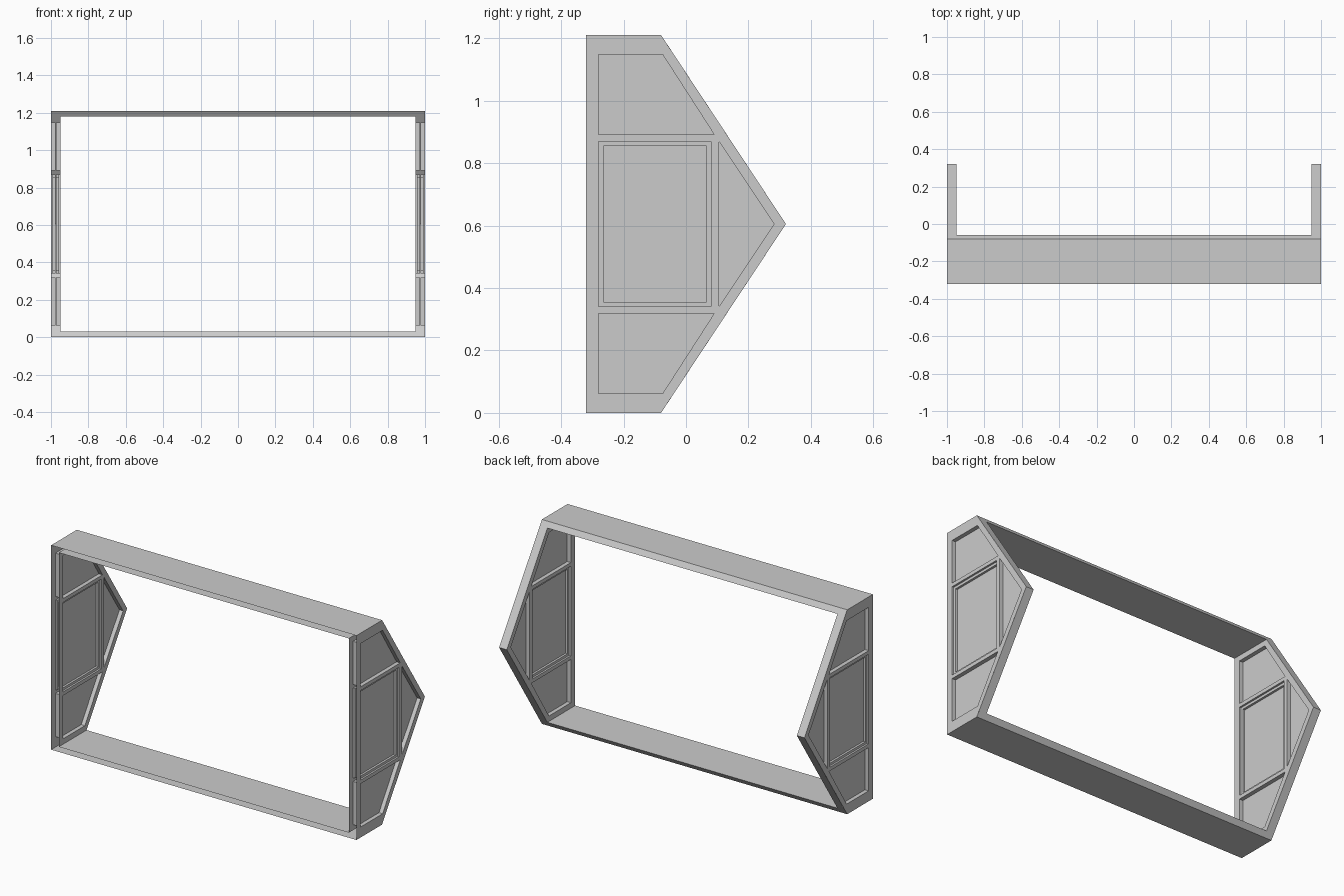
import bpy, bmesh

if "Cube" in bpy.data.objects:
    bpy.data.objects.remove(bpy.data.objects["Cube"])

H = 1.21
MID = 0.975


def flip(poly):
    return [(y, H - z) for y, z in reversed(poly)]


def finish(name, bm):
    bmesh.ops.remove_doubles(bm, verts=bm.verts, dist=1e-5)
    bmesh.ops.recalc_face_normals(bm, faces=bm.faces)
    me = bpy.data.meshes.new(name)
    bm.to_mesh(me)
    bm.free()
    ob = bpy.data.objects.new(name, me)
    bpy.context.collection.objects.link(ob)
    return ob


def loop(bm, x, poly):
    vs = [bm.verts.new((x, y, z)) for y, z in poly]
    return vs, [bm.edges.new((vs[i], vs[(i + 1) % len(vs)])) for i in range(len(vs))]


def bridge(bm, a, b):
    n = len(a)
    for i in range(n):
        j = (i + 1) % n
        bm.faces.new((a[i], a[j], b[j], b[i]))


# Panel outlines in (y, z)
outer = [(-0.32, 0), (-0.08, 0), (0.32, H / 2), (-0.08, H), (-0.32, H)]
inner = [(-0.32, 0.03), (-0.06, 0.03), (0.32, H / 2), (-0.06, H - 0.03), (-0.32, H - 0.03)]
low = [(-0.28, 0.062), (-0.075, 0.062), (0.09, 0.318), (-0.28, 0.318)]
rect = [(-0.28, 0.34), (0.08, 0.34), (0.08, H - 0.34), (-0.28, H - 0.34)]
rect_in = [(-0.265, 0.355), (0.065, 0.355), (0.065, H - 0.355), (-0.265, H - 0.355)]
tri = [(0.105, 0.34), (0.282, H / 2), (0.105, H - 0.34)]
recesses = [low, flip(low), rect, tri]

# Hollow end frame with recessed panels on both faces, open at the front
bm = bmesh.new()
rims = []
for x, rim, s in ((1.0, outer, 1), (0.95, inner, -1)):
    rv, edges = loop(bm, x, rim)
    rims.append(rv)
    for poly in recesses:
        v, e = loop(bm, x, poly)
        edges += e
        if poly is rect:
            step = MID + s * 0.014
            w, _ = loop(bm, step, rect)
            bridge(bm, v, w)
            v, _ = loop(bm, step, rect_in)
            bridge(bm, w, v)
            poly = rect_in
        floor, _ = loop(bm, MID + s * 0.001, poly)
        bridge(bm, v, floor)
        bm.faces.new(floor)
    bmesh.ops.triangle_fill(bm, use_beauty=True, use_dissolve=False,
                            edges=edges, normal=(s, 0, 0))
# Sloping back edges
a, b = rims
for k, end in ((1, 0), (3, H)):
    z = 0.03 if k == 1 else H - 0.03
    p = bm.verts.new((1.0, -0.06, z))
    bm.faces.new((p, a[2], b[2], b[k]))
end_frame = finish("end_frame", bm)
m = end_frame.modifiers.new("Mirror", 'MIRROR')
m.use_axis = (True, False, False)
m.use_mirror_merge = False

# Top and bottom rails: outer plate, sloped back lip and inner plate
for name, zo, zi in (("bottom_rail", 0, 0.03), ("top_rail", H, H - 0.03)):
    bm = bmesh.new()
    rows = [(1, -0.32, zo), (1, -0.08, zo), (1, -0.06, zi)]
    vs = [[bm.verts.new((s * x, y, z)) for s in (-1, 1)] for x, y, z in rows]
    vs.append([vs[2][0], vs[2][1]])
    for p, q in zip(vs[:2], vs[1:3]):
        bm.faces.new((p[0], p[1], q[1], q[0]))
    n = [bm.verts.new((x, y, zi)) for x, y in
         ((-0.95, -0.06), (0.95, -0.06), (0.95, -0.32), (-0.95, -0.32))]
    bm.faces.new((vs[2][0], vs[2][1], n[1], n[2], n[3], n[0]))
    finish(name, bm)
